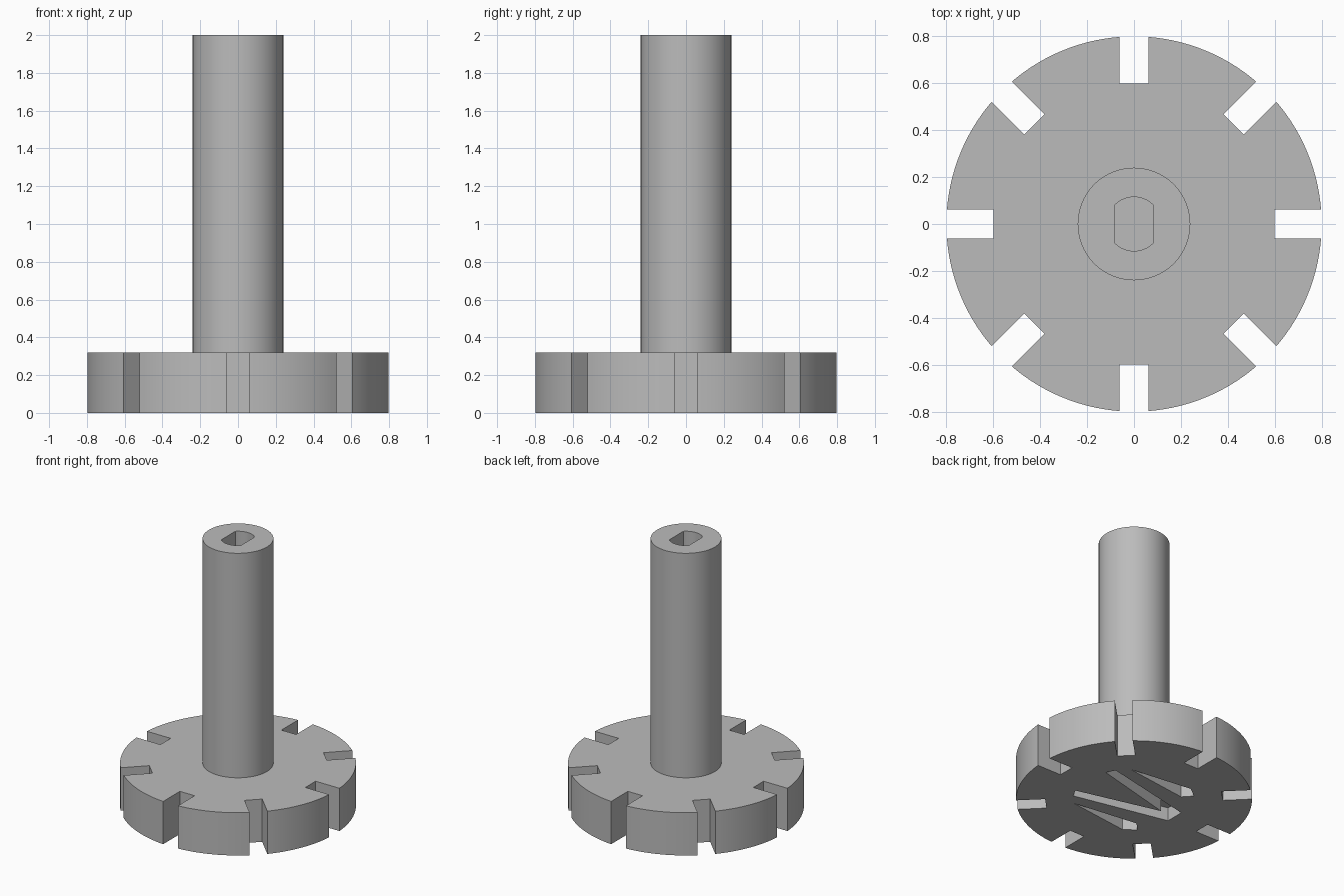
import bpy, bmesh, math

if "Cube" in bpy.data.objects:
    bpy.data.objects.remove(bpy.data.objects["Cube"])

grey = bpy.data.materials.new("plain_grey")
grey.diffuse_color = (0.5, 0.5, 0.5, 1)
grey.use_nodes = True
grey.node_tree.nodes["Principled BSDF"].inputs["Base Color"].default_value = grey.diffuse_color


def prism(name, outline, z0, z1):
    """Extrude a closed 2D outline from z0 to z1."""
    bm = bmesh.new()
    face = bm.faces.new([bm.verts.new((x, y, z0)) for x, y in outline])
    ext = bmesh.ops.extrude_face_region(bm, geom=[face])
    for v in ext["geom"]:
        if isinstance(v, bmesh.types.BMVert):
            v.co.z = z1
    bmesh.ops.recalc_face_normals(bm, faces=bm.faces[:])
    mesh = bpy.data.meshes.new(name)
    bm.to_mesh(mesh)
    bm.free()
    mesh.materials.append(grey)
    obj = bpy.data.objects.new(name, mesh)
    bpy.context.collection.objects.link(obj)
    return obj


def combine(target, tool, operation):
    """Apply a boolean and discard the tool."""
    mod = target.modifiers.new("cut", "BOOLEAN")
    mod.operation, mod.object, mod.solver = operation, tool, "EXACT"
    bpy.context.view_layer.objects.active = target
    bpy.ops.object.modifier_apply(modifier=mod.name)
    bpy.data.objects.remove(tool)


def polar(r, a):
    return (r * math.cos(a), r * math.sin(a))


# Wheel outline: eight arcs separated by square-bottomed rim slots
R, SLOT_FLOOR, HALF, STEPS = 0.8, 0.6, 0.061, 14
gap = math.asin(HALF / R)
floor_gap = math.atan2(HALF, SLOT_FLOOR)
floor_r = math.hypot(HALF, SLOT_FLOOR)
rim = []
for k in range(8):
    a = k * math.pi / 4
    rim += [polar(floor_r, a - floor_gap), polar(floor_r, a + floor_gap)]
    for i in range(STEPS + 1):
        rim.append(polar(R, a + gap + (math.pi / 4 - 2 * gap) * i / STEPS))
wheel = prism("slotted_wheel", rim, 0, 0.32)

# Shaft with a blind two-flat socket in its top
shaft = prism("shaft", [polar(0.24, i * math.tau / 96) for i in range(96)], 0.2, 2)
flat = math.acos(0.08 / 0.115)
socket = []
for base in (0, math.pi):
    for i in range(17):
        socket.append(polar(0.115, base + flat + (math.pi - 2 * flat) * i / 16))
combine(shaft, prism("socket_cutter", socket, 1.6, 2.1), "DIFFERENCE")
combine(wheel, shaft, "UNION")

# Underside recesses: a forked groove between two tapered side grooves
fork = [(-0.36, 0.07), (0.35, 0.225), (0.384, 0.16), (-0.24, 0.0),
        (0.384, -0.16), (0.35, -0.225), (-0.36, -0.07)]
combine(wheel, prism("fork_cutter", fork, -0.1, 0.1), "DIFFERENCE")
for s in (1, -1):
    side = [(0.28, 0.3 * s), (-0.2, 0.36 * s), (-0.28, 0.3 * s), (-0.22, 0.235 * s)]
    combine(wheel, prism("side_cutter", side, -0.1, 0.1), "DIFFERENCE")

# Smooth curved walls, crisp edges
bpy.ops.object.select_all(action="DESELECT")
wheel.select_set(True)
bpy.context.view_layer.objects.active = wheel
bpy.ops.object.shade_smooth_by_angle(angle=math.radians(20))
